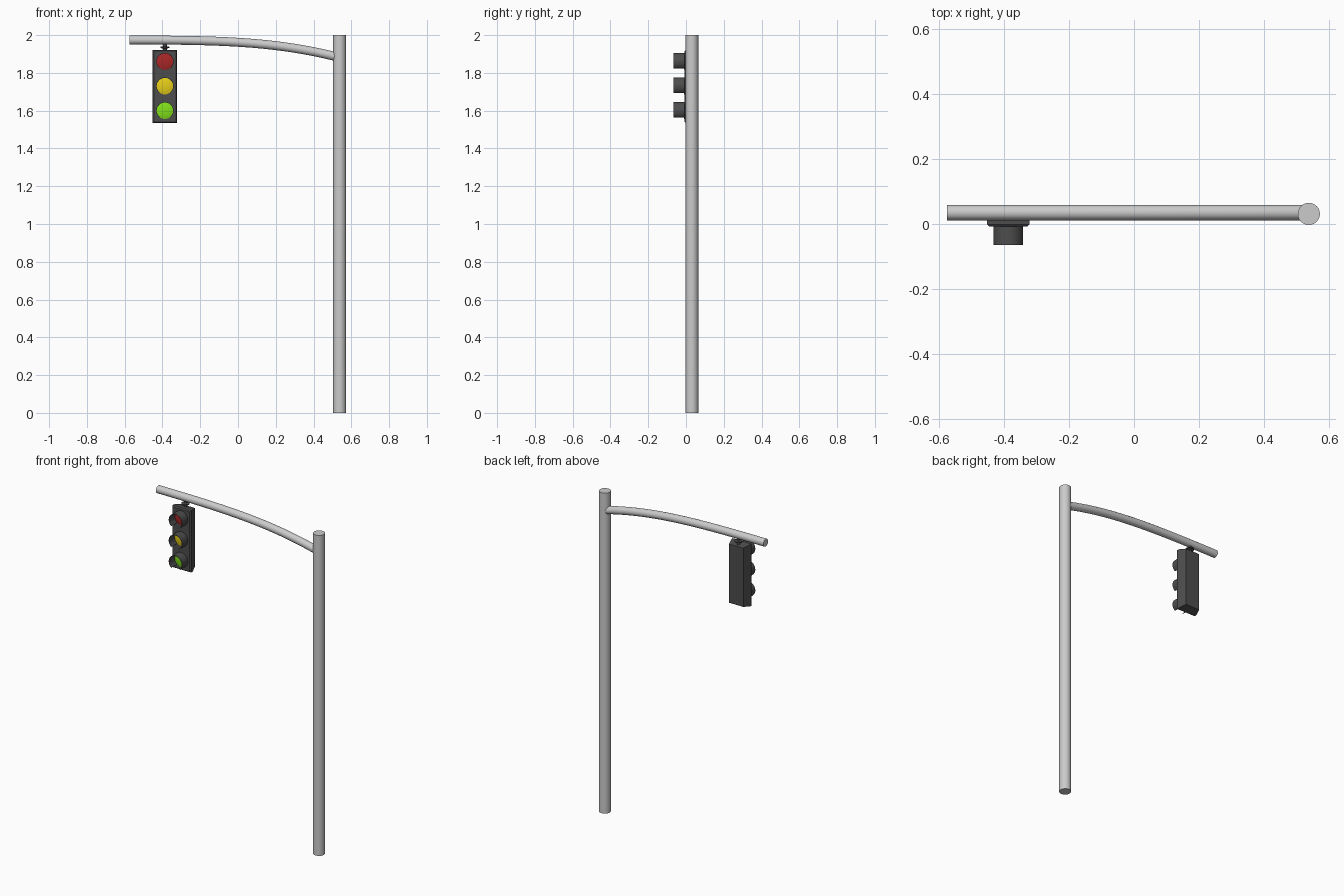
import bpy, bmesh, math
from mathutils import Vector

if "Cube" in bpy.data.objects:
    bpy.data.objects.remove(bpy.data.objects["Cube"])

LX, AY = -0.387, 0.035   # lamp centre x, arm centre y


def material(name, rgb):
    m = bpy.data.materials.new(name)
    m.diffuse_color = (*rgb, 1)
    m.use_nodes = True
    m.node_tree.nodes["Principled BSDF"].inputs["Base Color"].default_value = m.diffuse_color
    return m


dark = material("dark_grey", (0.075, 0.075, 0.075))
lamps = [("red", 1.86, (0.4, 0.02, 0.02)),
         ("yellow", 1.73, (0.8, 0.62, 0.01)),
         ("green", 1.60, (0.22, 0.75, 0.01))]


def finish(name, bm, mat=None, smooth=True):
    bmesh.ops.recalc_face_normals(bm, faces=bm.faces)
    me = bpy.data.meshes.new(name)
    bm.to_mesh(me)
    bm.free()
    ob = bpy.data.objects.new(name, me)
    bpy.context.collection.objects.link(ob)
    if mat:
        me.materials.append(mat)
    if smooth:
        bpy.ops.object.select_all(action='DESELECT')
        ob.select_set(True)
        bpy.context.view_layer.objects.active = ob
        bpy.ops.object.shade_smooth_by_angle(angle=math.radians(35))
    return ob


def loft(name, rings, mat=None, smooth=True):
    """Skin a list of closed point rings and cap both ends."""
    bm = bmesh.new()
    vs = [[bm.verts.new(p) for p in r] for r in rings]
    n = len(vs[0])
    for a, b in zip(vs, vs[1:]):
        for i in range(n):
            j = (i + 1) % n
            bm.faces.new((a[i], a[j], b[j], b[i]))
    bm.faces.new(vs[0])
    bm.faces.new(vs[-1])
    return finish(name, bm, mat, smooth)


def turned(name, profile, place, mat=None, n=32):
    """Round part from (radius, height) pairs; place maps (u, v, h) to xyz."""
    ang = [2 * math.pi * i / n for i in range(n)]
    return loft(name, [[place(r * math.cos(a), r * math.sin(a), h) for a in ang]
                       for r, h in profile], mat)


# upright pole
turned("pole", [(0.034, 0), (0.034, 2)], lambda u, v, h: (0.538 + u, 0.031 + v, h))

# curved arm: round section swept along a cubic path
p = [Vector(q) for q in ((-0.575, 1.974), (-0.1, 1.974), (0.2, 1.967), (0.53, 1.883))]
rings = []
for k in range(21):
    t = k / 20
    s = 1 - t
    c = s**3 * p[0] + 3 * s*s*t * p[1] + 3 * s*t*t * p[2] + t**3 * p[3]
    d = (s*s * (p[1] - p[0]) + 2*s*t * (p[2] - p[1]) + t*t * (p[3] - p[2])).normalized()
    ring = []
    for i in range(24):
        a = 2 * math.pi * i / 24
        u, v = 0.0235 * math.cos(a), 0.0235 * math.sin(a)
        ring.append((c.x - d.y * v, AY + u, c.y + d.x * v))
    rings.append(ring)
loft("arm", rings)

# hanger with a thin collar
turned("hanger", [(0.010, 1.91), (0.010, 1.929), (0.024, 1.932), (0.024, 1.938),
                  (0.010, 1.941), (0.010, 1.965)],
       lambda u, v, h: (LX + u, AY + v, h), dark, 16)


# lamp housing: bevelled front rim, tapering to the back
def rect(y, ix, iz):
    w, h = 0.065 - ix, 0.193 - iz
    return [(LX + a * w, y, 1.728 + b * h) for a, b in ((-1, -1), (1, -1), (1, 1), (-1, 1))]


loft("lamp_housing", [rect(-0.008, 0.006, 0.006), rect(-0.001, 0, 0), rect(0.012, 0, 0),
                      rect(0.058, 0.016, 0.010)], dark, smooth=False)

# lenses, and visors left open underneath
for colour, z, rgb in lamps:
    turned(colour + "_lens", [(0.044, -0.004), (0.044, -0.009), (0.034, -0.012),
                              (0.018, -0.014), (0.004, -0.015)],
           lambda u, v, h: (LX + u, h, z + v), material(colour, rgb))
    start, end, n = math.radians(-52), math.radians(232), 32
    section = [(r, start + (end - start) * i / n)
               for r, order in ((0.046, range(n + 1)), (0.0435, range(n, -1, -1)))
               for i in order]
    bm = bmesh.new()
    front, back = [[bm.verts.new((LX + r * math.cos(a), y, z + r * math.sin(a)))
                    for r, a in section] for y in (-0.065, -0.005)]
    m = len(section)
    for i in range(m):
        j = (i + 1) % m
        bm.faces.new((front[i], front[j], back[j], back[i]))
    for ring in (front, back):
        for i in range(n):
            bm.faces.new((ring[i], ring[i + 1], ring[m - 2 - i], ring[m - 1 - i]))
    finish(colour + "_visor", bm, dark)
